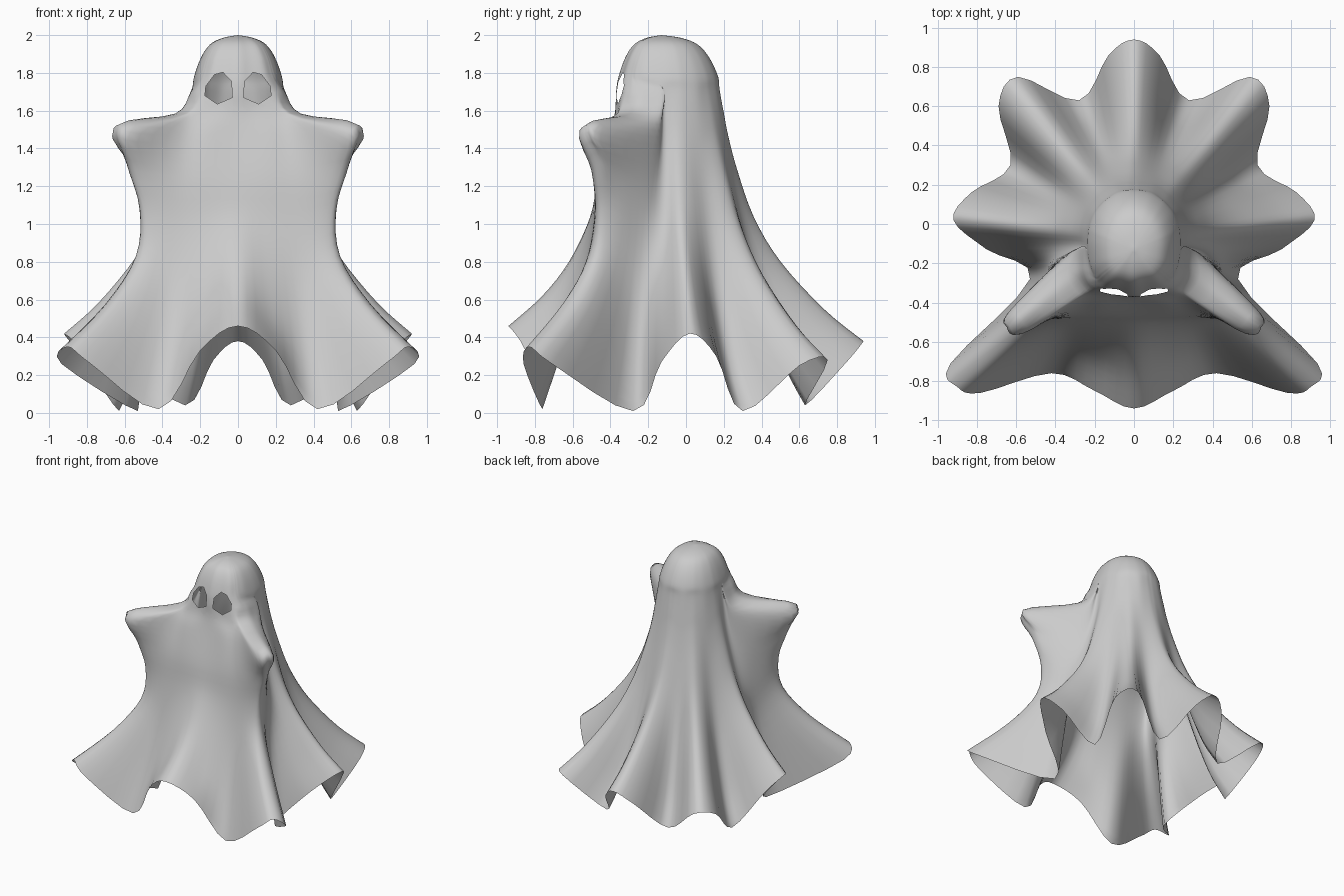
import bpy, bmesh, math
from mathutils import Vector

cube = bpy.data.objects.get("Cube")
if cube:
    bpy.data.objects.remove(cube)

# Cloth colour
cloth = bpy.data.materials.new("cloth_grey")
cloth.use_nodes = True
grey = (0.6, 0.6, 0.6, 1)
cloth.diffuse_color = grey
shader = next(n for n in cloth.node_tree.nodes if n.type == 'BSDF_PRINCIPLED')
shader.inputs["Base Color"].default_value = grey

APEX = Vector((0, -0.13, 2.0))
HEAD = Vector((0, -0.085, 1.78))
DOME = [(0.35, 1.985), (0.64, 1.95), (0.845, 1.88), (1, 1.78)]  # width share, height
DROP = [.05, .14, .225, .35, .53, .7, .88, 1]                   # share of the fall
RIDGE = [.01, .04, .07, .13, .245, .43, .73, 1]                 # share of the flare
VALLEY = [.03, .08, .13, .22, .37, .54, .77, 1]


def dome_points(hem):
    """Head part of one column, in the direction of its hem point."""
    a = math.atan2(hem.y - HEAD.y, hem.x)
    c, s = math.cos(a), math.sin(a)
    if s < 0:       # the face is squarer than the back of the head
        side = Vector((0.232 * abs(c) ** 0.75, -0.272 * abs(s) ** 0.75, 0))
    else:
        side = Vector((0.232 * c, 0.255 * s, 0))
    points = []
    for share, z in DOME:
        middle = APEX.lerp(HEAD, share)
        points.append(Vector((middle.x, middle.y, z)) + side * share)
    return points


def free_column(hem, valley):
    """Column that hangs from the head and flares out to its hem point."""
    hem = Vector(hem)
    dome = dome_points(hem)
    top = dome[-1]
    flare = []
    for ridge_out, valley_out, drop in zip(RIDGE, VALLEY, DROP):
        p = top.lerp(hem, ridge_out + (valley_out - ridge_out) * valley)
        p.z = top.z + (hem.z - top.z) * drop
        flare.append(p)
    return dome + flare


def shaped_column(*points):
    """Column with its own path below the head."""
    points = [Vector(p) for p in points]
    return dome_points(points[-1]) + points


def spline(points, i, t, closed):
    """Point on a Catmull-Rom spline, t of the way from point i to the next."""
    n = len(points)
    pick = lambda k: points[k % n] if closed else points[max(0, min(n - 1, k))]
    a, b, c, d = (pick(i + k) for k in (-1, 0, 1, 2))
    return 0.5 * (2 * b + (c - a) * t + (2 * a - 5 * b + 4 * c - d) * t * t
                  + (3 * b - a - 3 * c + d) * t ** 3)


def refine(points, steps, closed):
    n = len(points) if closed else len(points) - 1
    result = [spline(points, i, k / steps, closed) for i in range(n) for k in range(steps)]
    return result if closed else result + [points[-1]]


# Front panel, raised arm, front corner and the hollow behind the arm
centre = shaped_column((0, -.37, 1.7), (0, -.375, 1.6), (0, -.4, 1.48), (0, -.465, 1.24),
                       (0, -.51, 1.03), (0, -.62, .8), (0, -.76, .62), (0, -.94, .46))
leg = shaped_column((.18, -.335, 1.7), (.23, -.36, 1.59), (.31, -.42, 1.47), (.32, -.465, 1.25),
                    (.3, -.49, 1), (.33, -.55, .7), (.38, -.65, .35), (.42, -.76, .02))
notch = [a.lerp(b, 0.5) for a, b in zip(centre, leg)]
notch[-1] = Vector((.2, -.85, .33))
arm_front = shaped_column((.225, -.3, 1.7), (.28, -.355, 1.585), (.57, -.56, 1.485), (.54, -.5, 1.28),
                          (.47, -.48, 1.05), (.47, -.53, .8), (.6, -.68, .5), (.78, -.86, .26))
arm_ridge = shaped_column((.245, -.25, 1.7), (.33, -.29, 1.585), (.635, -.52, 1.525), (.59, -.46, 1.32),
                          (.52, -.45, 1.08), (.535, -.49, .83), (.68, -.64, .58), (.9, -.83, .35))
arm_back = shaped_column((.25, -.2, 1.7), (.335, -.215, 1.57), (.64, -.45, 1.475), (.54, -.38, 1.28),
                         (.5, -.36, 1.05), (.53, -.41, .8), (.7, -.53, .52), (.935, -.71, .26))
hollow = shaped_column((.25, -.12, 1.7), (.305, -.135, 1.56), (.365, -.175, 1.42), (.405, -.205, 1.2),
                       (.43, -.23, .95), (.45, -.25, .65), (.49, -.27, .3), (.53, -.28, .01))

# Folds round the side and back: hem point, and how far it is a valley
folds = [((.75, -.13, .27), .6), ((.92, .02, .42), .15), ((.83, .16, .3), .4), ((.63, .3, .01), 1),
         ((.69, .6, .25), .25), ((.59, .75, .28), .2), ((.28, .63, .04), 1),
         ((.13, .86, .28), .2), ((0, .94, .38), 0)]
half = [centre, notch, leg, arm_front, arm_ridge, arm_back, hollow]
half += [free_column(hem, valley) for hem, valley in folds]
mirrored = [[Vector((-p.x, p.y, p.z)) for p in col] for col in half[-2:0:-1]]
columns = [refine([APEX] + col, 4, False) for col in half + mirrored]

# Rings from the crown down to the hem
bm = bmesh.new()
crown = bm.verts.new(APEX)
rings = []
for row in list(zip(*columns))[1:]:
    rings.append([bm.verts.new(p) for p in refine(list(row), 4, True)])
count = len(rings[0])
for k in range(count):
    j = (k + 1) % count
    bm.faces.new((crown, rings[0][k], rings[0][j]))
    for upper, lower in zip(rings, rings[1:]):
        bm.faces.new((upper[k], lower[k], lower[j], upper[j]))

# Eye holes, cut along the edges of a seven-sided outline
EYE = [(.03, 1.67), (.11, 1.635), (.175, 1.68), (.17, 1.73), (.125, 1.79), (.08, 1.803), (.035, 1.755)]
for s in (1, -1):
    outline = [Vector((s * x, 0, z)) for x, z in EYE]
    middle = sum(outline, Vector()) / len(outline)

    def near(face):
        c = face.calc_center_median()
        return c.y < -0.15 and abs(c.x - middle.x) < 0.11 and abs(c.z - middle.z) < 0.13

    planes = []
    for a, b in zip(outline, outline[1:] + outline[:1]):
        normal = (b - a).cross(Vector((0, 1, 0)))
        if normal.dot(middle - a) > 0:
            normal.negate()
        planes.append((a, normal))
        faces = [f for f in bm.faces if near(f)]
        geom = faces + list({e for f in faces for e in f.edges}) + list({v for f in faces for v in f.verts})
        bmesh.ops.bisect_plane(bm, geom=geom, dist=1e-5, plane_co=a, plane_no=normal)
    hole = [f for f in bm.faces if near(f)
            and all((f.calc_center_median() - a).dot(n) < 0 for a, n in planes)]
    bmesh.ops.delete(bm, geom=hole, context='FACES')

bmesh.ops.recalc_face_normals(bm, faces=bm.faces)
mesh = bpy.data.meshes.new("ghost_sheet")
bm.to_mesh(mesh)
bm.free()
mesh.materials.append(cloth)
sheet = bpy.data.objects.new("ghost_sheet", mesh)
bpy.context.collection.objects.link(sheet)
bpy.context.view_layer.objects.active = sheet
sheet.select_set(True)
bpy.ops.object.shade_smooth_by_angle(angle=math.radians(80))
